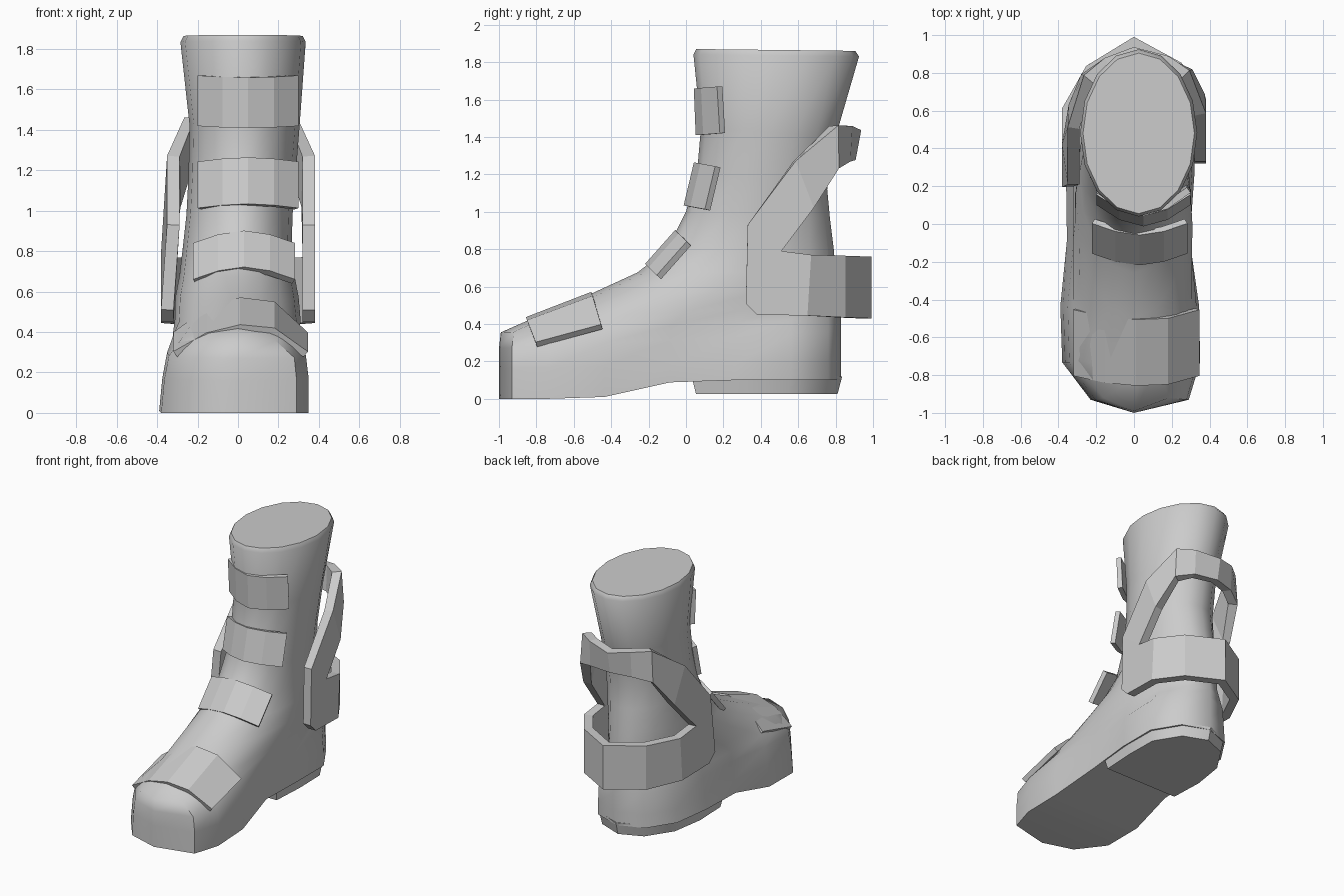
import bpy, bmesh, math
from mathutils import Vector

if "Cube" in bpy.data.objects:
    bpy.data.objects.remove(bpy.data.objects["Cube"])


def make(name, verts, faces, thickness=0, angle=0):
    """Mesh object with consistent normals, optional shell thickness, smooth by angle."""
    me = bpy.data.meshes.new(name)
    me.from_pydata([tuple(v) for v in verts], [], faces)
    bm = bmesh.new()
    bm.from_mesh(me)
    bmesh.ops.recalc_face_normals(bm, faces=bm.faces)
    bm.to_mesh(me)
    bm.free()
    ob = bpy.data.objects.new(name, me)
    bpy.context.collection.objects.link(ob)
    if thickness:
        m = ob.modifiers.new("shell", 'SOLIDIFY')
        m.thickness, m.offset, m.use_even_offset = thickness, 0, True
    bpy.ops.object.select_all(action='DESELECT')
    ob.select_set(True)
    bpy.context.view_layer.objects.active = ob
    if angle:
        bpy.ops.object.shade_smooth_by_angle(angle=math.radians(angle))
    return ob


# Boot body: tilted rings lofted from the sole to the top of the shaft
K = 8
N = 2 * K
FOOT_L = [0, .23, .38, .39, .355, .36, .32, .19, 0]
FOOT_R = [0, .29, .35, .345, .295, .32, .32, .20, 0]


def ring(yf, zf, yb, zb, blend, wl, wr, cx):
    """blend 0 = foot outline scaled by wl/wr, 1 = half-ellipses wl/wr wide."""
    def pt(k, side):
        t = math.pi * k / K
        s = (1 - math.cos(t)) / 2
        table, w = (FOOT_R, wr) if side > 0 else (FOOT_L, wl)
        foot = table[k] * (1 if blend else w)
        x = foot * (1 - blend) + math.sin(t) * w * blend
        return Vector((cx + side * x, yf + (yb - yf) * s, zf + (zb - zf) * s))
    return [pt(k, 1) for k in range(K + 1)] + [pt(k, -1) for k in range(K - 1, 0, -1)]


rings = [ring(*r) for r in [
    (-1, 0, .83, .10, 0, 1, 1, 0),
    (-1, .16, .83, .20, 0, .96, 1, 0),
    (-1, .27, .83, .36, 0, .90, .96, 0),
    (-.99, .355, .83, .43, .6, .30, .30, 0),
    (-.82, .43, .82, .50, .95, .31, .31, 0),
    (-.50, .565, .81, .58, 1, .31, .30, 0),
    (-.26, .675, .80, .68, 1, .29, .28, 0),
    (-.10, .80, .79, .80, 1, .275, .265, 0),
    (0, 1.0, .77, .96, 1, .265, .26, .01),
    (.06, 1.22, .755, 1.12, 1, .265, .265, .02),
    (.08, 1.45, .80, 1.40, 1, .265, .28, .025),
    (.04, 1.84, .925, 1.83, 1, .31, .31, .025),
    (.055, 1.87, .905, 1.86, 1, .295, .295, .025)]]
# arched sole between ball and heel
for v in rings[0]:
    v.z = .10 * min(1, max(0, (v.y + .48) / .45))

verts = [v for r in rings for v in r]
faces = []
for i in range(len(rings) - 1):
    for j in range(N):
        a, b = i * N + j, i * N + (j + 1) % N
        faces.append((a, b, b + N, a + N))
for base in (0, (len(rings) - 1) * N):
    for k in range(K):
        q = [k, k + 1, (N - k - 1) % N, (N - k) % N]
        faces.append([base + v for v in dict.fromkeys(q)])
make("boot_body", verts, faces, angle=52)

# Heel block
outline = [(-.34, .03), (-.35, .3), (-.31, .56), (-.18, .76), (0, .835),
           (.19, .76), (.31, .56), (.315, .3), (.30, .03)]
n = len(outline)
verts = [(x, y, .12) for x, y in outline]
verts += [(x * .95, .42 + (y - .42) * .94, .025) for x, y in outline]
faces = [tuple(range(n)), tuple(range(n, 2 * n))]
faces += [(j, (j + 1) % n, (j + 1) % n + n, j + n) for j in range(n)]
make("heel_block", verts, faces, angle=40)


# Front straps: bent plates, given centre line (y, z), end drop, x range and side bends
def strap(name, low, high, drop_low, drop_high, x0, x1, left=.3, right=.3):
    verts = []
    for f, d in zip((0, .25, .5, .75, 1), (1, left, 0, right, 1)):
        for p, q in ((low, drop_low), (high, drop_high)):
            verts.append((x0 + (x1 - x0) * f, p[0] + q[0] * d, p[1] + q[1] * d))
    faces = [(2 * i, 2 * i + 1, 2 * i + 3, 2 * i + 2) for i in range(4)]
    make(name, verts, faces, thickness=.035)


strap("shaft_strap_upper", (.07, 1.41), (.06, 1.66), (.125, .01), (.12, .01), -.19, .29)
strap("shaft_strap_lower", (.005, 1.03), (.06, 1.26), (.11, -.02), (.11, -.02), -.19, .29)
strap("instep_strap", (-.205, .71), (-.045, .89), (.06, -.06), (.06, -.06), -.215, .275)
strap("toe_strap", (-.85, .42), (-.5, .555), (.05, -.13), (.05, -.17), -.31, .335, .3, .12)

# Heel brace: right half pattern (x, y, z), mirrored with the left arm reaching further forward
half = [(.35, .32, .51), (.35, .33, .93),             # front edge
        (.35, .38, .45), (.35, .51, .79),             # window corner
        (.35, .64, .445), (.35, .66, .77),            # lower band
        (.23, .83, .435), (.23, .83, .765),
        (0, .955, .43), (0, .955, .76),
        (.35, .58, 1.27), (.345, .68, 1.02),          # rising arm
        (.27, .79, 1.46), (.28, .80, 1.23),
        (.17, .86, 1.46), (.17, .85, 1.27),           # upper band
        (0, .905, 1.44), (0, .875, 1.28)]
quads = [(0, 1, 3, 2), (2, 3, 5, 4), (4, 5, 7, 6), (6, 7, 9, 8),
         (1, 10, 11, 3), (10, 12, 13, 11), (12, 14, 15, 13), (14, 16, 17, 15)]
verts, index = list(half), list(range(len(half)))
for i, (x, y, z) in enumerate(half):
    if x > 0:
        index[i] = len(verts)
        lean = .03 if z > .8 else 0
        verts.append((-x + lean, y - .2 * max(0, .95 - y) * x / .36, z))
faces = quads + [tuple(index[v] for v in reversed(q)) for q in quads]
make("heel_brace", verts, faces, thickness=.062)
